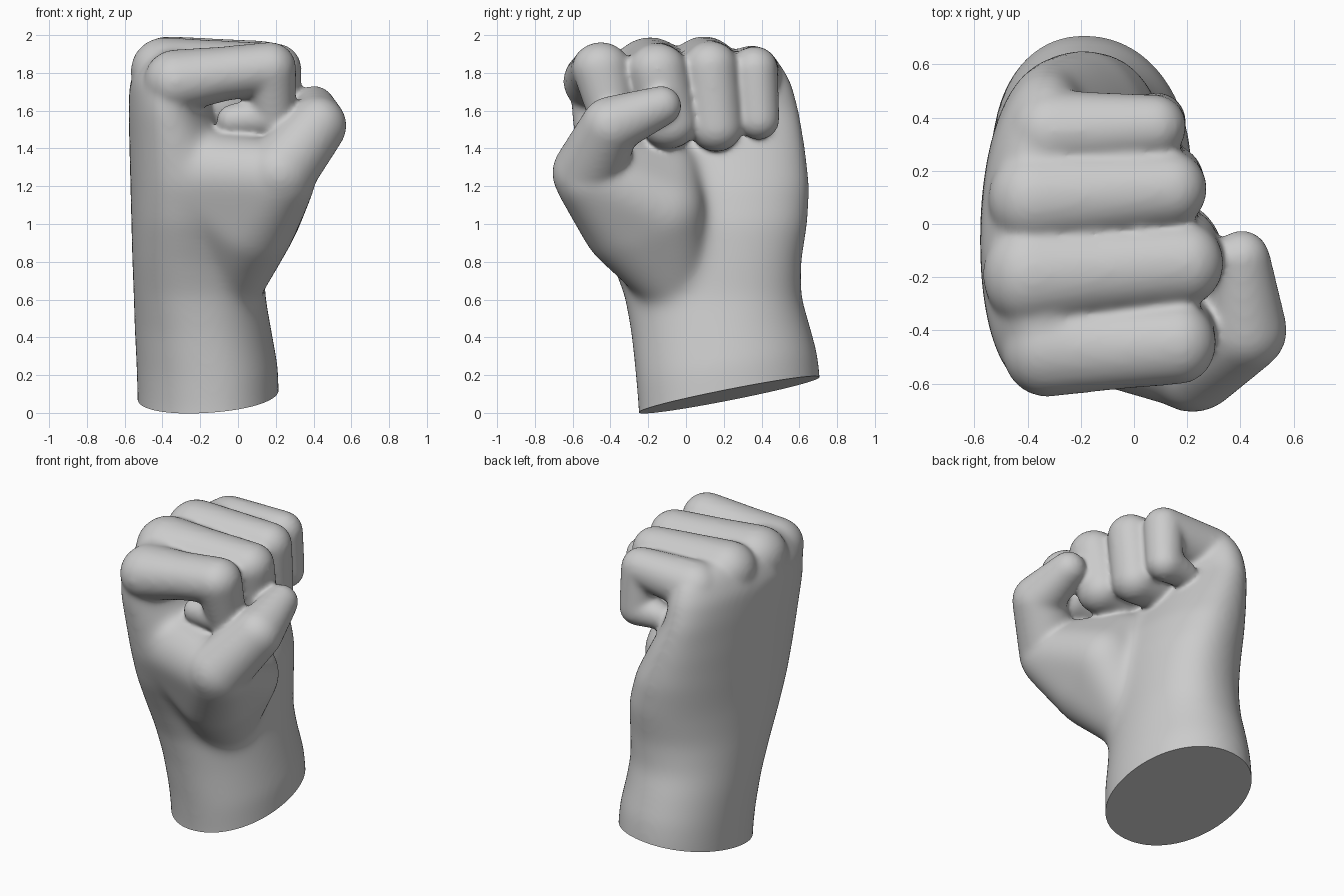
import bpy, bmesh, math
from mathutils import Vector

if "Cube" in bpy.data.objects:
    bpy.data.objects.remove(bpy.data.objects["Cube"])

# unit ball directions used for every joint
ball = bmesh.new()
bmesh.ops.create_icosphere(ball, subdivisions=3, radius=1)
DIRS = [v.co.copy() for v in ball.verts]
ball.free()


def hull(bm, balls, wide=1.0):
    """Convex skin around balls given as (x, y, z, radius)."""
    t = bmesh.new()
    for x, y, z, r in balls:
        for d in DIRS:
            t.verts.new((x + d.x * r, y + d.y * r * wide, z + d.z * r))
    bmesh.ops.convex_hull(t, input=t.verts[:])
    bmesh.ops.delete(t, geom=[v for v in t.verts if not v.link_faces], context='VERTS')
    bmesh.ops.recalc_face_normals(t, faces=t.faces[:])
    me = bpy.data.meshes.new("tmp")
    t.to_mesh(me)
    t.free()
    bm.from_mesh(me)
    bpy.data.meshes.remove(me)


def limb(bm, joints, wide=1.0):
    """Chain of rounded tapered segments."""
    for pair in zip(joints, joints[1:]):
        hull(bm, pair, wide)


def loft(bm, rows, n=56):
    """Stack of sections: z, xmin, xmax, ymin, ymax, tilt, shear, exponent."""
    rings = []
    for z, x0, x1, y0, y1, tilt, shear, e in rows:
        cx, cy, hx, hy = (x0 + x1) / 2, (y0 + y1) / 2, (x1 - x0) / 2, (y1 - y0) / 2
        ring = []
        for i in range(n):
            a = 2 * math.pi * i / n
            c, s = math.cos(a), math.sin(a)
            dx = hx * math.copysign(abs(c) ** (2 / e), c)
            dy = hy * math.copysign(abs(s) ** (2 / e), s) + shear * dx
            ring.append(bm.verts.new((cx + dx, cy + dy, z + tilt * dy)))
        rings.append(ring)
    faces = [bm.faces.new(rings[0][::-1]), bm.faces.new(rings[-1])]
    for p, q in zip(rings, rings[1:]):
        for i in range(n):
            j = (i + 1) % n
            faces.append(bm.faces.new((p[i], p[j], q[j], q[i])))
    bmesh.ops.recalc_face_normals(bm, faces=faces)


def fuse(bm, voxel, rounds):
    """Merge overlapping parts into one skin and soften the joins."""
    me = bpy.data.meshes.new("tmp")
    bm.to_mesh(me)
    bm.free()
    ob = bpy.data.objects.new("tmp", me)
    bpy.context.collection.objects.link(ob)
    rem = ob.modifiers.new("fuse", 'REMESH')
    rem.mode = 'VOXEL'
    rem.voxel_size = voxel
    sm = ob.modifiers.new("soften", 'SMOOTH')
    sm.factor = 0.5
    sm.iterations = rounds
    dg = bpy.context.evaluated_depsgraph_get()
    out = bmesh.new()
    skin = bpy.data.meshes.new_from_object(ob.evaluated_get(dg))
    out.from_mesh(skin)
    bpy.data.objects.remove(ob)
    bpy.data.meshes.remove(me)
    bpy.data.meshes.remove(skin)
    return out


# wrist and palm
bm = bmesh.new()
loft(bm, [
    (-0.16, -.53, .225, -.25, .72, .20, -.08, 2.1),
    (0.10, -.533, .217, -.25, .71, .20, -.08, 2.1),
    (0.25, -.538, .212, -.265, .695, .15, -.06, 2.1),
    (0.45, -.548, .175, -.29, .65, .08, 0, 2.1),
    (0.62, -.553, .145, -.325, .61, 0, .1, 2.2),
    (0.80, -.56, .14, -.39, .605, 0, .2, 2.2),
    (1.00, -.565, .13, -.48, .635, 0, .25, 2.2),
    (1.20, -.57, .08, -.55, .65, 0, .22, 2.2),
    (1.40, -.575, -.02, -.58, .63, 0, .22, 2.2),
    (1.60, -.58, -.12, -.61, .60, 0, .25, 2.1),
    (1.75, -.575, -.13, -.61, .56, 0, .25, 2.1),
    (1.86, -.52, -.16, -.53, .50, 0, .25, 2.1),
    (1.92, -.46, -.22, -.43, .40, 0, .2, 2.0),
])
# thumb mound with the web to the palm
hull(bm, [(-.06, -.04, .66, .18), (-.27, -.32, 1.27, .24), (.06, -.31, 1.0, .245),
          (.12, -.12, 1.07, .225), (-.02, -.12, 1.25, .20), (.22, -.505, 1.25, .20)])
# knuckle row
limb(bm, [(-.33, -.43, 1.74, .165), (-.36, -.19, 1.77, .17),
          (-.35, .10, 1.78, .17), (-.30, .32, 1.745, .165)])
bm = fuse(bm, 0.014, 70)

# fingers: knuckle, middle joint, end joint, tip
limb(bm, [(-.33, -.465, 1.755, .17), (-.08, -.465, 1.795, .145), (.17, -.45, 1.825, .14),
          (.19, -.39, 1.57, .115), (-.03, -.38, 1.55, .085)], 1.1)
limb(bm, [(-.39, -.19, 1.81, .18), (-.15, -.175, 1.825, .15), (.20, -.15, 1.82, .138),
          (.19, -.09, 1.53, .133), (-.03, -.09, 1.51, .11)], 1.12)
limb(bm, [(-.375, .095, 1.82, .175), (.14, .13, 1.835, .135),
          (.13, .16, 1.515, .135), (-.05, .16, 1.50, .11)], 1.06)
limb(bm, [(-.31, .345, 1.785, .16), (.075, .365, 1.82, .122),
          (.085, .385, 1.555, .112), (-.07, .38, 1.54, .085)], 1.0)
# closed inside of the fist
hull(bm, [(-.08, -.10, 1.64, .13), (.05, -.10, 1.66, .10),
          (-.08, .17, 1.64, .13), (.03, .17, 1.66, .10)])

# thumb: joint at palm, bend, tip
limb(bm, [(.22, -.52, 1.27, .19), (.42, -.40, 1.52, .157), (.405, -.13, 1.625, .108)])
bm = fuse(bm, 0.0135, 26)

# slanted flat cut at the wrist
bmesh.ops.bisect_plane(bm, geom=bm.verts[:] + bm.edges[:] + bm.faces[:],
                       plane_co=(-.16, -0.25, 0.0), plane_no=Vector((-.08, -.2, 1)).normalized(),
                       clear_inner=True)
bmesh.ops.holes_fill(bm, edges=[e for e in bm.edges if e.is_boundary], sides=0)
skin = bpy.data.meshes.new("fist")
bm.to_mesh(skin)
bm.free()
fist = bpy.data.objects.new("fist", skin)
bpy.context.collection.objects.link(fist)

bpy.context.view_layer.objects.active = fist
fist.select_set(True)
bpy.ops.object.shade_smooth_by_angle(angle=math.radians(50))
